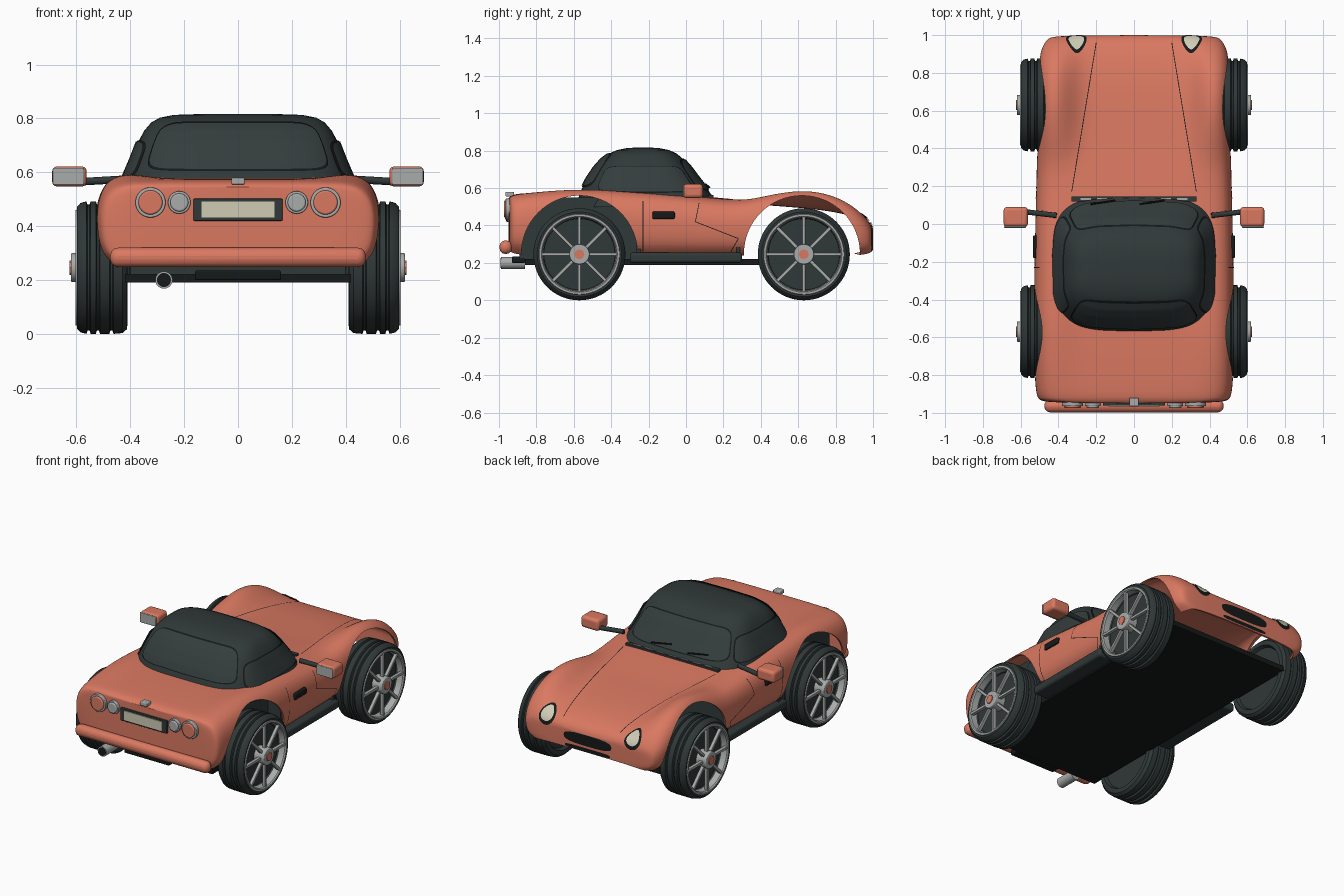
import bpy, bmesh, math
from mathutils import Vector, Matrix
from mathutils.bvhtree import BVHTree

if "Cube" in bpy.data.objects:
    bpy.data.objects.remove(bpy.data.objects["Cube"])


def material(name, r, g, b):
    m = bpy.data.materials.new(name)
    m.use_nodes = True
    m.diffuse_color = (r, g, b, 1)
    m.node_tree.nodes["Principled BSDF"].inputs["Base Color"].default_value = (r, g, b, 1)
    return m


PAINT = material("coral paint", .70, .19, .12)
DARK = material("dark rubber", .03, .04, .04)
BLACK = material("black seam", .008, .01, .01)
GLASS = material("dark glass", .035, .046, .046)
SILVER = material("silver", .40, .41, .41)
CREAM = material("cream", .62, .60, .46)


def finish(name, bm, mat, bevel=0, recalc=True):
    if recalc:
        bmesh.ops.recalc_face_normals(bm, faces=bm.faces)
    me = bpy.data.meshes.new(name)
    bm.to_mesh(me)
    bm.free()
    ob = bpy.data.objects.new(name, me)
    bpy.context.collection.objects.link(ob)
    me.materials.append(mat)
    if bevel:
        mod = ob.modifiers.new("round", 'BEVEL')
        mod.width, mod.segments = bevel, 3
    smooth(ob)
    return ob


def smooth(ob):
    bpy.ops.object.select_all(action='DESELECT')
    ob.select_set(True)
    bpy.context.view_layer.objects.active = ob
    bpy.ops.object.shade_smooth_by_angle(angle=math.radians(35))


def box(name, x, y, z, mat, bevel=0):
    """Box from (low, high) pairs."""
    bm = bmesh.new()
    mid = Vector([sum(p) / 2 for p in (x, y, z)])
    size = Matrix.Diagonal([abs(p[1] - p[0]) for p in (x, y, z)] + [1])
    bmesh.ops.create_cube(bm, size=1, matrix=Matrix.Translation(mid) @ size)
    return finish(name, bm, mat, bevel)


def rod(name, a, b, radius, mat, segments=24, bevel=0):
    a, b = Vector(a), Vector(b)
    bm = bmesh.new()
    turn = (b - a).to_track_quat('Z', 'Y').to_matrix().to_4x4()
    bmesh.ops.create_cone(bm, cap_ends=True, segments=segments, radius1=radius, radius2=radius,
                          depth=(b - a).length, matrix=Matrix.Translation((a + b) / 2) @ turn)
    return finish(name, bm, mat, bevel)


def skin(bm, rows, closed=False):
    """Quads between rows of vertices."""
    for a, b in zip(rows, rows[1:]):
        for i in range(len(a) if closed else len(a) - 1):
            j = (i + 1) % len(a)
            bm.faces.new((a[i], a[j], b[j], b[i]))


def lathe(name, profile, side, y, z, mat, segments=48):
    """Spin (x, radius) points round an axle along x."""
    bm = bmesh.new()
    angles = [math.tau * k / segments for k in range(segments)]
    rows = [[bm.verts.new((side * x, y + r * math.cos(a), z + r * math.sin(a))) for a in angles]
            for x, r in profile]
    skin(bm, rows, True)
    return finish(name, bm, mat)


# Body shell: stations of y, half width, centre height, fender height, bottom
STATIONS = [(-.95, .475, .545, .54, .27), (-.93, .512, .567, .562, .25), (-.85, .526, .574, .574, .24),
            (-.6, .53, .58, .602, .24), (-.35, .53, .575, .588, .24), (-.1, .525, .565, .57, .24),
            (.12, .52, .555, .545, .24), (.3, .515, .535, .532, .24), (.42, .512, .52, .565, .24),
            (.62, .512, .507, .608, .24), (.8, .512, .485, .572, .24), (.92, .497, .455, .492, .24),
            (.985, .46, .42, .415, .25), (1.0, .41, .38, .37, .27)]
ACROSS = [.3, .52, .66, .8, .93, 1, 1, .97, .86]
DROP = [0, .08, .3, .6, .85, 1]

bm = bmesh.new()
rows = []
for y, w, zc, zf, zb in STATIONS:
    heights = [zc, zc, (zc + zf) / 2] + [zf + (zb - zf) * d for d in DROP]
    half = list(zip(ACROSS, heights))
    full = [(-u, h) for u, h in reversed(half)] + [(0, zc)] + half
    rows.append([bm.verts.new((u * w, y, h)) for u, h in full])
skin(bm, rows)
for row in (rows[0], rows[-1]):
    n = len(row)
    for i in range(n // 2 - 1):
        bm.faces.new((row[i], row[i + 1], row[n - 2 - i], row[n - 1 - i]))
    m = n // 2
    bm.faces.new((row[m - 1], row[m], row[m + 1]))
bmesh.ops.recalc_face_normals(bm, faces=bm.faces)
bm.normal_update()
if max(bm.faces, key=lambda f: f.calc_center_median().z).normal.z < 0:
    bmesh.ops.reverse_faces(bm, faces=bm.faces)
body = finish("body_shell", bm, PAINT, recalc=False)
body.modifiers.new("smooth", 'SUBSURF').levels = 3
thick = body.modifiers.new("thickness", 'SOLIDIFY')
thick.thickness, thick.offset = .012, -1
cutters = []
WHEELS = {"front": .63, "rear": -.57}
for y in (.62, -.57):
    for s in (-1, 1):
        cut = rod("arch_cutter", (s * .42, y, .25), (s * .75, y, .25), .31, PAINT, 64)
        cut.hide_render = True
        mod = body.modifiers.new("arch", 'BOOLEAN')
        mod.operation, mod.object, mod.solver = 'DIFFERENCE', cut, 'EXACT'
        cutters.append(cut)
bpy.context.view_layer.update()
graph = bpy.context.evaluated_depsgraph_get()
baked = bpy.data.meshes.new_from_object(body.evaluated_get(graph))
body.modifiers.clear()
body.data = baked
for cut in cutters:
    bpy.data.objects.remove(cut)
smooth(body)
bpy.context.view_layer.update()
tree = BVHTree.FromObject(body, bpy.context.evaluated_depsgraph_get())


def project(p, d, lift):
    hit, normal, *_ = tree.ray_cast(Vector(p) - Vector(d).normalized(), Vector(d))
    return (hit if hit else Vector(p)) - Vector(d).normalized() * lift


def decal(name, centre, d, u, v, mat, lift=.004, power=2, point=0):
    """Rounded patch laid on the body along direction d, spanned by u and v."""
    bm = bmesh.new()
    rows = []
    for k in range(1, 9):
        row = []
        for i in range(40):
            a = math.tau * i / 40
            c, s = math.cos(a), math.sin(a)
            c = math.copysign(abs(c) ** (2 / power), c)
            s = math.copysign(abs(s) ** (2 / power), s)
            p = Vector(centre) + (Vector(u) * c * (1 - point * s) + Vector(v) * s) * k / 8
            row.append(bm.verts.new(project(p, d, lift)))
        rows.append(row)
    skin(bm, rows, True)
    bm.faces.new(rows[0])
    finish(name, bm, mat)


def seam(name, a, b, d):
    """Thin shut line on the body."""
    a, b, d = Vector(a), Vector(b), Vector(d)
    side = (b - a).cross(d).normalized() * .002
    bm = bmesh.new()
    skin(bm, [[bm.verts.new(project(a.lerp(b, k / 30) + o, d, .002)) for o in (side, -side)]
              for k in range(31)])
    finish(name, bm, BLACK)


# Nose openings, headlights and shut lines
decal("nose_intake", (0, 1, .345), (0, -1, 0), (.17, 0, 0), (0, 0, .035), BLACK, power=3)
decal("lower_intake", (0, 1, .285), (0, -1, 0), (.16, 0, 0), (0, 0, .012), BLACK, power=4)
for s, side in ((1, "left"), (-1, "right")):
    for part, size, mat, lift in (("surround", 1, BLACK, .004), ("lens", .75, CREAM, .008)):
        decal(f"{side}_headlight_{part}", (s * .305, .96, .43), (0, -.7, -.7), (.052 * size, 0, 0),
              (0, -.05 * size, .05 * size), mat, lift, point=.35)
    seam(f"{side}_bonnet_seam", (s * .2, .96, .5), (s * .33, .17, .5), (0, 0, -1))
    door = [(-.23, .53), (-.23, .26)], [(.07, .52), (.05, .42)], [(.05, .42), (.28, .33)], [(.28, .33), (.24, .26)]
    for (ya, za), (yb, zb) in door:
        seam(f"{side}_door_seam", (s * .52, ya, za), (s * .52, yb, zb), (-s, 0, 0))
    box(f"{side}_door_handle", (s * .5, s * .536), (-.18, -.06), (.435, .475), BLACK, .008)
    box(f"{side}_sill", (s * .4, s * .515), (-.3, .3), (.2, .255), DARK, .015)

# Underside and inner panels
box("floor", (-.42, .42), (-.86, .86), (.19, .222), BLACK)
box("rear_tub", (-.4, .4), (-.89, -.25), (.22, .55), DARK)
box("rear_arch_panel", (-.49, .49), (-.265, -.24), (.22, .5), DARK)
box("firewall", (-.49, .49), (.27, .29), (.22, .49), DARK)

# Soft top: rings of height, front y, rear y, half width
RINGS = [(.5, .18, -.59, .45), (.58, .125, -.565, .425), (.65, .07, -.53, .395), (.71, .025, -.49, .372),
         (.755, -.015, -.45, .348), (.785, -.05, -.41, .322), (.803, -.09, -.37, .29), (.813, -.14, -.32, .24),
         (.817, -.19, -.27, .12)]


def roof_point(t, z, out=0):
    for a, b in zip(RINGS, RINGS[1:]):
        if z <= b[0]:
            break
    k = (z - a[0]) / (b[0] - a[0])
    yf, yr, w = [p + (q - p) * k for p, q in zip(a[1:], b[1:])]
    c, s = math.cos(t), math.sin(t)
    x = math.copysign(abs(c) ** .55, c) * (w + out)
    y = math.copysign(abs(s) ** .55, s) * ((yf - yr) / 2 + out)
    return Vector((x, (yf + yr) / 2 + y, z + out * .5))


bm = bmesh.new()
rows = [[bm.verts.new(roof_point(math.tau * i / 96, r[0])) for i in range(96)] for r in RINGS]
skin(bm, rows, True)
bm.faces.new(rows[-1])
finish("soft_top", bm, DARK)


def window(name, angle, spread, z, rise, mat, out):
    bm = bmesh.new()
    rows = []
    for k in range(1, 11):
        ring = []
        for i in range(64):
            a = math.tau * i / 64
            c, s = [math.copysign(abs(f) ** .4, f) * k / 10 for f in (math.cos(a), math.sin(a))]
            ring.append(bm.verts.new(roof_point(math.radians(angle + spread * c), z + rise * s, out)))
        rows.append(ring)
    skin(bm, rows, True)
    bm.faces.new(rows[0])
    finish(name, bm, mat)


for name, angle, spread, z, rise in (("left_window", 2, 38, .645, .072), ("right_window", 178, 38, .645, .072),
                                     ("rear_window", 270, 46, .695, .092), ("windscreen", 90, 46, .67, .085)):
    window(name + "_surround", angle, spread, z, rise, BLACK, .004)
    window(name, angle, spread - 2, z, rise - .006, GLASS, .008)

# Wipers and cowl vents
for x in (-.23, .03):
    rod("wiper", (x, .105, .62), (x + .13, .125, .605), .005, BLACK, 8)
box("cowl_strip", (-.33, .33), (.12, .146), (.54, .562), DARK)
for k in range(7):
    x = (k - 3) * .085
    box("cowl_vent", (x - .027, x + .027), (.128, .138), (.555, .566), SILVER)

# Tail
box("rear_bumper", (-.475, .475), (-.997, -.93), (.248, .32), PAINT, .03)
box("plate_holder", (-.165, .165), (-.962, -.935), (.42, .502), DARK, .004)
box("number_plate", (-.135, .135), (-.967, -.95), (.432, .492), CREAM)
box("boot_catch", (-.025, .025), (-.965, -.92), (.555, .58), SILVER, .005)
box("rear_valance", (-.16, .16), (-.93, -.86), (.2, .235), BLACK, .006)
for s in (-1, 1):
    for x, r, mat in ((.325, .056, PAINT), (.218, .042, SILVER)):
        rod("tail_light_ring", (s * x, -.964, .488), (s * x, -.93, .488), r, SILVER, 32, .004)
        rod("tail_light", (s * x, -.974, .488), (s * x, -.94, .488), r * .8, mat, 32, .006)
rod("exhaust", (-.275, -.99, .2), (-.275, -.86, .2), .032, SILVER, 32)
rod("exhaust_bore", (-.275, -.993, .2), (-.275, -.98, .2), .026, BLACK, 32)

# Wheels and mirrors
TYRE = [(.43, 0), (.43, .19), (.41, .2), (.412, .228), (.428, .243)]
for groove in (.47, .52, .555):
    TYRE += [(groove - .008, .246), (groove - .004, .234), (groove + .004, .234), (groove + .008, .246)]
TYRE += [(.585, .24), (.598, .226), (.596, .21), (.575, .2), (.55, .19), (.55, 0)]
RIM = [(.55, .193), (.596, .197), (.603, .203), (.603, .214), (.59, .218)]
for s, side in ((1, "left"), (-1, "right")):
    for end, y in WHEELS.items():
        name = f"{end}_{side}"
        lathe(name + "_tyre", TYRE, s, y, .246, DARK, 64)
        lathe(name + "_rim", RIM, s, y, .246, SILVER, 64)
        rod(name + "_hub", (s * .54, y, .246), (s * .62, y, .246), .054, SILVER, 32, .005)
        rod(name + "_hub_cap", (s * .6, y, .246), (s * .625, y, .246), .027, PAINT, 8)
        bm = bmesh.new()
        for k in range(8):
            turn = Matrix.Translation((s * .588, y, .246)) @ Matrix.Rotation(math.tau * k / 8, 4, 'X')
            bmesh.ops.create_cube(bm, size=1, matrix=turn @ Matrix.Translation((0, 0, .125))
                                  @ Matrix.Diagonal((.022, .017, .16, 1)))
        finish(name + "_spokes", bm, SILVER, .003)
    box(side + "_mirror", (s * .562, s * .69), (-.015, .09), (.547, .622), PAINT, .018)
    box(side + "_mirror_glass", (s * .572, s * .688), (-.02, -.011), (.553, .616), SILVER, .004)
    rod(side + "_mirror_arm", (s * .41, .045, .575), (s * .58, .065, .565), .014, DARK, 12)
